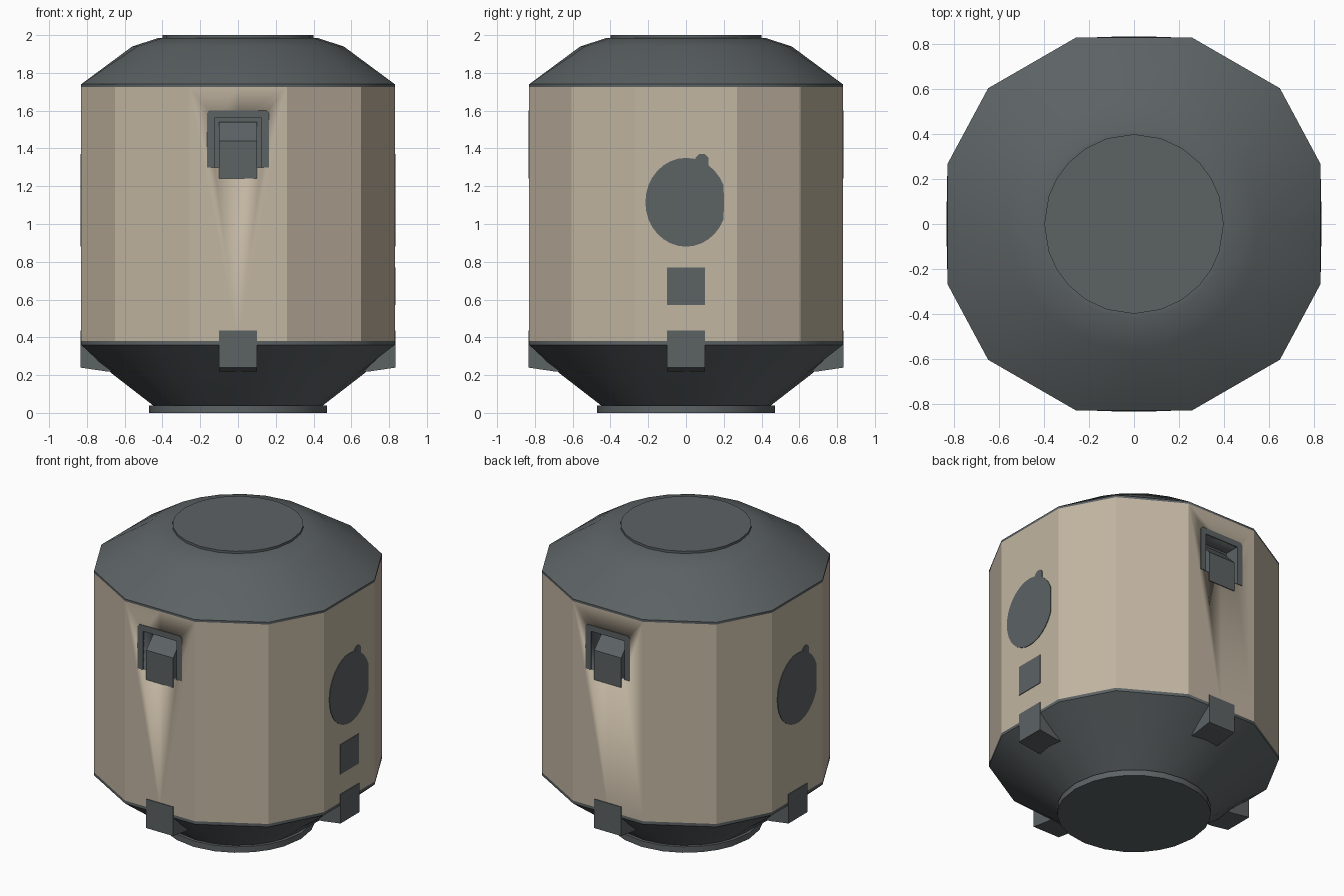
import bpy, bmesh, math
from mathutils import Matrix, Vector

old = bpy.data.objects.get("Cube")
if old:
    bpy.data.objects.remove(old, do_unlink=True)


def material(name, colour):
    mat = bpy.data.materials.new(name)
    mat.use_nodes = True
    mat.diffuse_color = (*colour, 1)
    mat.node_tree.nodes["Principled BSDF"].inputs["Base Color"].default_value = (*colour, 1)
    return mat


TAN = material("tan_panel", (0.54, 0.465, 0.36))
GREY = material("dark_grey_metal", (0.107, 0.122, 0.127))


def finish(name, bm, mat, angle=25):
    bmesh.ops.recalc_face_normals(bm, faces=bm.faces[:])
    mesh = bpy.data.meshes.new(name)
    bm.to_mesh(mesh)
    bm.free()
    mesh.materials.append(mat)
    obj = bpy.data.objects.new(name, mesh)
    bpy.context.collection.objects.link(obj)
    bpy.ops.object.select_all(action='DESELECT')
    obj.select_set(True)
    bpy.context.view_layer.objects.active = obj
    bpy.ops.object.shade_smooth_by_angle(angle=math.radians(angle))
    return obj


# Twelve-sided cross-section with an extra point halfway along each side
quarter = [(0.83, 0.27), (0.65, 0.605), (0.26, 0.83)]
corners = [Vector(p) for p in quarter]
corners += [Vector((-x, y)) for x, y in reversed(quarter)]
corners += [-p for p in corners]
outline = []
for i, p in enumerate(corners):
    outline += [p, (p + corners[(i + 1) % len(corners)]) / 2]


def loft(name, rings, mat, angle=25):
    """Each ring is (radius, height); radius None follows the hull outline."""
    bm = bmesh.new()
    loops = []
    for radius, z in rings:
        pts = [p if radius is None else p.normalized() * radius for p in outline]
        loops.append([bm.verts.new((p.x, p.y, z)) for p in pts])
    n = len(outline)
    for low, high in zip(loops, loops[1:]):
        for i in range(n):
            j = (i + 1) % n
            bm.faces.new((low[i], low[j], high[j], high[i]))
    bm.faces.new(loops[0])
    bm.faces.new(loops[-1])
    return finish(name, bm, mat, angle)


def prism(name, points, sweep, turn, mat=GREY):
    """Sweep a flat loop, then turn it about z by quarter turns from the front."""
    bm = bmesh.new()
    face = bm.faces.new([bm.verts.new(p) for p in points])
    new = bmesh.ops.extrude_face_region(bm, geom=[face])["geom"]
    moved = [v for v in new if isinstance(v, bmesh.types.BMVert)]
    bmesh.ops.translate(bm, verts=moved, vec=sweep)
    bm.transform(Matrix.Rotation(turn * math.pi / 2, 4, 'Z'))
    return finish(name, bm, mat)


def plate(name, shape, turn, front=0.834, depth=0.009):
    return prism(name, [(u, -front, z) for u, z in shape], (0, depth, 0), turn)


def bracket(name, profile, turn, half=0.1):
    return prism(name, [(-half, -r, z) for r, z in profile], (2 * half, 0, 0), turn)


def box(half, low, high):
    return [(-half, low), (half, low), (half, high), (-half, high)]


# Hull
body = loft("body", [(None, 0.38), (None, 1.725)], TAN)
loft("roof", [(None, 1.725), (None, 1.74), (0.56, 1.94), (0.42, 1.985), (0.4, 1.985), (0.4, 2)], GREY, 32)
loft("base", [(0.47, 0), (0.47, 0.04), (0.45, 0.04), (0.67, 0.21), (None, 0.36), (None, 0.38)], GREY, 32)

# Framed niches with a sloping hatch, front and back
frame = [(-0.165, 1.3), (-0.165, 1.585), (-0.15, 1.6), (0.15, 1.6), (0.165, 1.585), (0.165, 1.3),
         (0.125, 1.3), (0.125, 1.56), (-0.125, 1.56), (-0.125, 1.3)]
hatch = [(0.835, 1.24), (0.835, 1.44), (0.74, 1.54), (0.74, 1.24)]
for side, turn in (("front", 0), ("back", 2)):
    cutter = plate("niche_cutter", box(0.125, 1.3, 1.56), turn, 0.9, 0.17)
    cutter.hide_render = True
    mod = body.modifiers.new("niche", 'BOOLEAN')
    mod.operation = 'DIFFERENCE'
    mod.solver = 'EXACT'
    mod.material_mode = 'TRANSFER'
    mod.object = cutter
    bpy.context.view_layer.objects.active = body
    bpy.ops.object.modifier_apply(modifier=mod.name)
    bpy.data.objects.remove(cutter, do_unlink=True)
    plate(side + "_niche_frame", frame, turn)
    bracket(side + "_hatch", hatch, turn)

# Round side ports with a small latch at the rim
port = []
for i in range(32):
    a = i * math.tau / 32
    port.append((min(0.215 * math.cos(a), 0.2), 1.115 + 0.235 * math.sin(a)))
latch = [(0.05, 1.3), (0.12, 1.3), (0.12, 1.35), (0.1, 1.37), (0.07, 1.37), (0.05, 1.35)]
for side, turn in (("left", 1), ("right", 3)):
    plate(side + "_port", port, turn)
    plate(side + "_port_latch", latch, turn, 0.8335)

# Small square panel under the left port
plate("left_panel", box(0.1, 0.57, 0.77), 1)

# Four wedge feet under the rim
foot = [(0.835, 0.435), (0.835, 0.24), (0.7, 0.22), (0.62, 0.22), (0.75, 0.435)]
for turn, side in enumerate(("front", "left", "back", "right")):
    bracket(side + "_foot", foot, turn)
